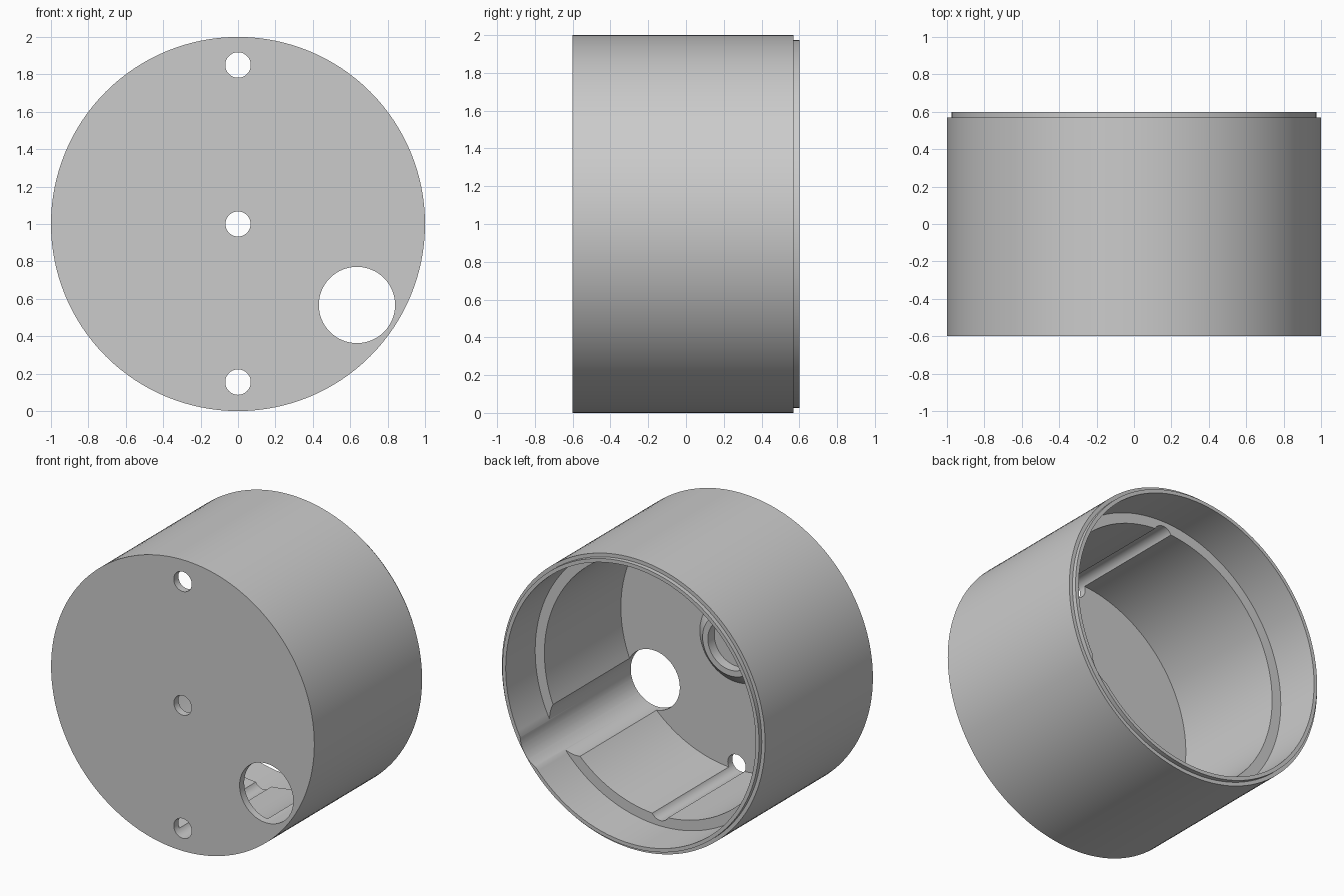
import bpy, bmesh, math
from mathutils import Matrix, Vector

if "Cube" in bpy.data.objects:
    bpy.data.objects.remove(bpy.data.objects["Cube"])

grey = bpy.data.materials.new("light_grey")
grey.use_nodes = True
colour = (0.6, 0.6, 0.6, 1)
grey.diffuse_color = colour
grey.node_tree.nodes["Principled BSDF"].inputs["Base Color"].default_value = colour


def make_object(name, bm):
    bmesh.ops.recalc_face_normals(bm, faces=bm.faces)
    mesh = bpy.data.meshes.new(name)
    bm.to_mesh(mesh)
    bm.free()
    obj = bpy.data.objects.new(name, mesh)
    bpy.context.collection.objects.link(obj)
    mesh.materials.append(grey)
    return obj


def lathe(name, profile, steps=128):
    """Spin a closed (radius, y) profile about the y axis at z = 1."""
    bm = bmesh.new()
    verts = [bm.verts.new((r, y, 1)) for r, y in profile]
    edges = [bm.edges.new((a, b)) for a, b in zip(verts, verts[1:] + verts[:1])]
    bmesh.ops.spin(bm, geom=verts + edges, cent=(0, 0, 1), axis=(0, 1, 0),
                   angle=math.tau, steps=steps, use_duplicate=False)
    bmesh.ops.remove_doubles(bm, verts=bm.verts, dist=0.0005)
    return make_object(name, bm)


def bore(name, x, z, radius):
    """Cutter running along y through the whole depth."""
    bm = bmesh.new()
    place = Matrix.Translation(Vector((x, 0, z))) @ Matrix.Rotation(math.pi / 2, 4, 'X')
    bmesh.ops.create_cone(bm, cap_ends=True, segments=64, radius1=radius,
                          radius2=radius, depth=1.6, matrix=place)
    obj = make_object(name, bm)
    obj.hide_render = True
    return obj


# Cup: front plate, wall, stepped lip, inner ledge and centre boss
cup = lathe("round_housing", [
    (0.067, -0.6), (1, -0.6), (1, 0.57), (0.975, 0.57), (0.975, 0.6),
    (0.95, 0.6), (0.95, 0.28), (0.88, 0.28), (0.88, -0.55),
    (0.28, -0.55), (0.21, -0.48), (0.17, -0.48), (0.17, -0.55), (0.067, -0.55)])

# Cable opening and the two screw holes, which also groove the wall
cutters = [bore("cable_bore", 0.636, 0.567, 0.204),
           bore("upper_screw_bore", 0, 1.85, 0.068),
           bore("lower_screw_bore", 0, 0.155, 0.068)]
bpy.context.view_layer.objects.active = cup
cup.select_set(True)
for cutter in cutters:
    cut = cup.modifiers.new(cutter.name, 'BOOLEAN')
    cut.operation = 'DIFFERENCE'
    cut.solver = 'EXACT'
    cut.object = cutter
    bpy.ops.object.modifier_apply(modifier=cut.name)
for cutter in cutters:
    bpy.data.objects.remove(cutter)

# Smooth walls with crisp rims
bpy.ops.object.select_all(action='DESELECT')
cup.select_set(True)
bpy.ops.object.shade_smooth_by_angle(angle=math.radians(30))
